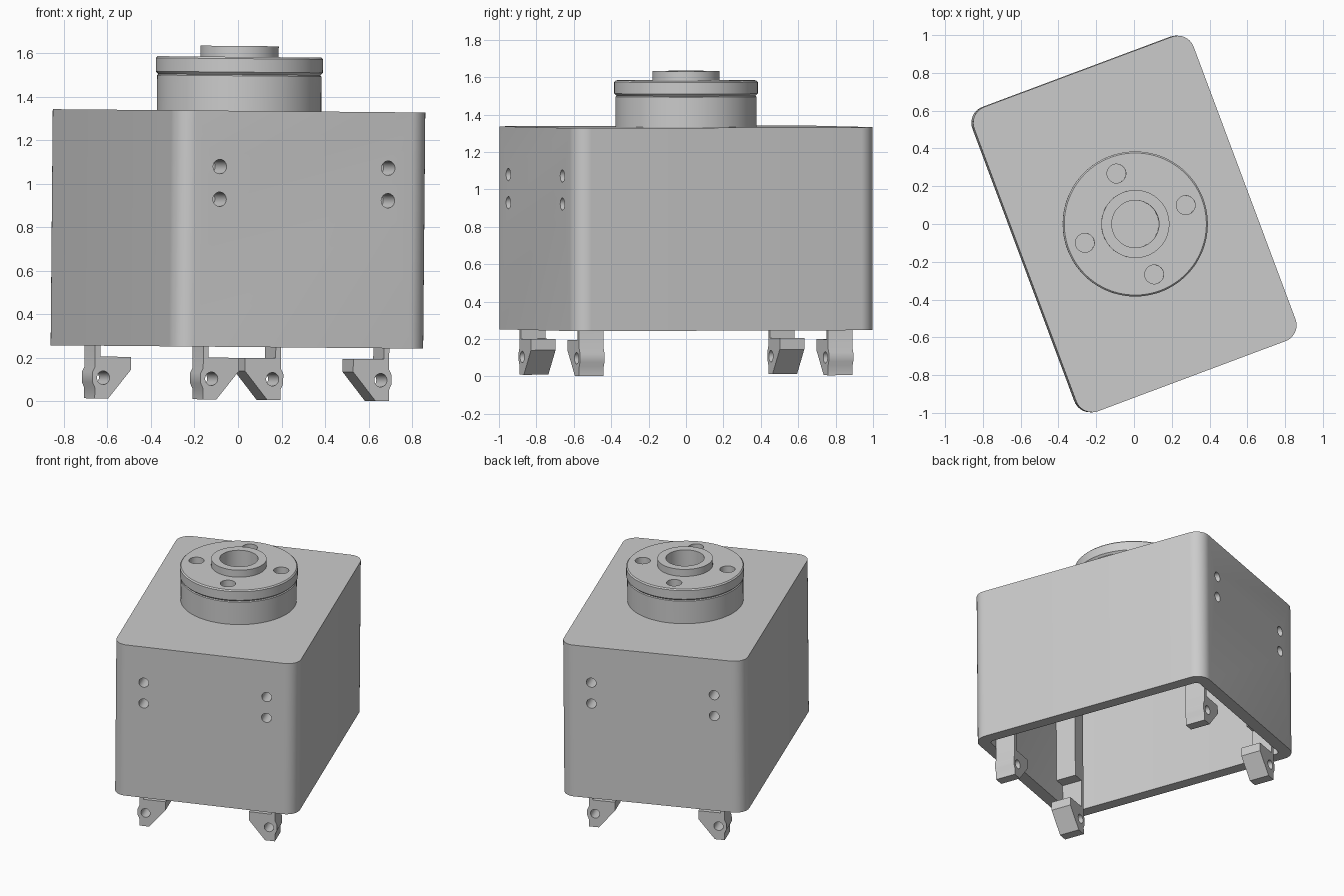
import bpy, bmesh
from math import radians, pi, cos, sin
from mathutils import Matrix, Vector

if "Cube" in bpy.data.objects:
    bpy.data.objects.remove(bpy.data.objects["Cube"], do_unlink=True)

grey = bpy.data.materials.new("machined_grey")
grey.use_nodes = True
grey.diffuse_color = (0.6, 0.6, 0.6, 1)
grey.node_tree.nodes["Principled BSDF"].inputs["Base Color"].default_value = (0.6, 0.6, 0.6, 1)

# The whole assembly is turned about z and leans very slightly
PLACE = (Matrix.Translation((0, 0, 0.808)) @ Matrix.Rotation(0.009, 4, 'Y')
         @ Matrix.Rotation(radians(20.5), 4, 'Z') @ Matrix.Translation((0, 0, -0.8)))


def make(name, bm):
    bmesh.ops.recalc_face_normals(bm, faces=bm.faces)
    mesh = bpy.data.meshes.new(name)
    bm.to_mesh(mesh)
    bm.free()
    ob = bpy.data.objects.new(name, mesh)
    bpy.context.collection.objects.link(ob)
    mesh.materials.append(grey)
    return ob


def prism(name, points, depth):
    """Extrude a closed 3D outline along a vector."""
    bm = bmesh.new()
    face = bm.faces.new([bm.verts.new(p) for p in points])
    new = bmesh.ops.extrude_face_region(bm, geom=[face], use_keep_orig=True)["geom"]
    bmesh.ops.translate(bm, vec=Vector(depth), verts=[v for v in new if isinstance(v, bmesh.types.BMVert)])
    return make(name, bm)


def rounded_box(name, half_x, half_y, radius, z0, z1, steps=10):
    points = []
    for k, (sx, sy) in enumerate([(1, 1), (-1, 1), (-1, -1), (1, -1)]):
        for i in range(steps + 1):
            a = (k + i / steps) * pi / 2
            points.append((sx * (half_x - radius) + radius * cos(a),
                           sy * (half_y - radius) + radius * sin(a), z0))
    return prism(name, points, (0, 0, z1 - z0))


def rod(center, radius, length, axis='Z'):
    turn = Matrix.Rotation(pi / 2, 4, 'X') if axis == 'Y' else Matrix()
    bm = bmesh.new()
    bmesh.ops.create_cone(bm, cap_ends=True, segments=32, radius1=radius, radius2=radius,
                          depth=length, matrix=Matrix.Translation(center) @ turn)
    return make("cutter", bm)


def lathe(name, profile, steps=96):
    bm = bmesh.new()
    verts = [bm.verts.new((r, 0, z)) for r, z in profile]
    edges = [bm.edges.new(pair) for pair in zip(verts, verts[1:])]
    bmesh.ops.spin(bm, geom=verts + edges, cent=(0, 0, 0), axis=(0, 0, 1),
                   angle=2 * pi, steps=steps, use_duplicate=False)
    bmesh.ops.remove_doubles(bm, verts=bm.verts, dist=1e-5)
    return make(name, bm)


def cut(ob, cutters):
    """Subtract the cutters, bake the result and discard them."""
    for c in cutters:
        c.hide_render = True
        mod = ob.modifiers.new("cut", 'BOOLEAN')
        mod.operation, mod.solver, mod.object = 'DIFFERENCE', 'EXACT', c
    bpy.context.view_layer.update()
    baked = bpy.data.meshes.new_from_object(ob.evaluated_get(bpy.context.evaluated_depsgraph_get()))
    ob.modifiers.clear()
    ob.data = baked
    for c in cutters:
        bpy.data.objects.remove(c, do_unlink=True)


def wall_holes(sides_x, sides_y):
    return [rod((sx * 0.413, sy * 0.81, z), 0.033, 0.2, 'Y')
            for sx in sides_x for sy in sides_y for z in (0.92, 1.07)]


parts = []

# Housing: rounded shell, open underneath, bolt holes in both short walls
housing = rounded_box("housing", 0.62, 0.86, 0.09, 0.242, 1.327)
cavity = rounded_box("cavity_cutter", 0.54, 0.78, 0.03, 0.1, 1.247)
cut(housing, [cavity] + wall_holes((1, -1), (1, -1)))
parts.append(housing)

# Turntable: neck, chamfered flange and bored hub
turntable = lathe("turntable", [
    (0, 1.38), (0.125, 1.38), (0.125, 1.625), (0.18, 1.625), (0.18, 1.575),
    (0.376, 1.575), (0.384, 1.567), (0.384, 1.505), (0.376, 1.497),
    (0.372, 1.493), (0.378, 1.488), (0.378, 1.31), (0, 1.31)])
cut(turntable, [rod((0.285 * cos(k * pi / 2), 0.285 * sin(k * pi / 2), 1.55), 0.05, 0.16)
                for k in range(4)])
parts.append(turntable)

# Legs: thin strap with a hooked, drilled foot, hung from a mounting block
FOOT = [(0.456, 0), (0.39, 0), (0.28, 0.132), (0.28, 0.192), (0.43, 0.192), (0.43, 0.42),
        (0.456, 0.42), (0.456, 0.145), (0.468, 0.12), (0.468, 0.075), (0.456, 0.05)]
BLOCK = [(0.456, 0.39), (0.35, 0.39), (0.35, 1.17), (0.456, 1.17)]
for sx, side in ((1, "left"), (-1, "right")):
    for sy, end in ((-1, "front"), (1, "back")):
        foot = prism(f"{end}_{side}_foot", [(sx * x, sy * 0.64, z) for x, z in FOOT], (0, sy * 0.14, 0))
        cut(foot, [rod((sx * 0.415, sy * 0.71, 0.095), 0.031, 0.3, 'Y')])
        block = prism(f"{end}_{side}_mounting_block",
                      [(sx * x, sy * 0.64, z) for x, z in BLOCK], (0, sy * 0.142, 0))
        cut(block, wall_holes((sx,), (sy,)))
        parts += [foot, block]

# Place everything and shade curved faces smooth
bpy.ops.object.select_all(action='DESELECT')
for ob in parts:
    ob.data.transform(PLACE)
    ob.select_set(True)
bpy.context.view_layer.objects.active = housing
bpy.ops.object.shade_smooth_by_angle(angle=radians(30))
